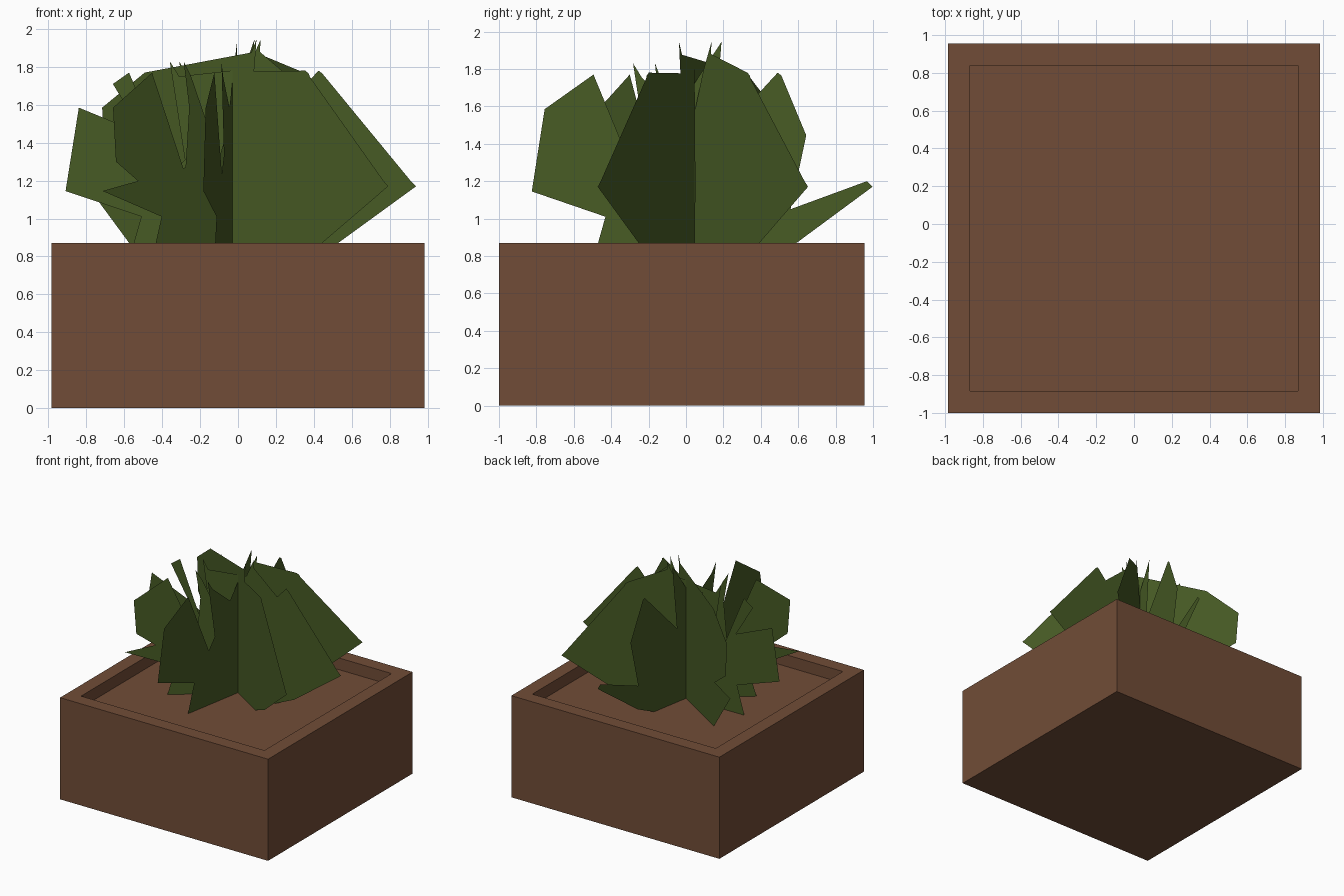
import bpy, bmesh, math

if "Cube" in bpy.data.objects:
    bpy.data.objects.remove(bpy.data.objects["Cube"])


def material(name, rgb):
    m = bpy.data.materials.new(name)
    m.diffuse_color = (*rgb, 1)
    m.use_nodes = True
    m.node_tree.nodes["Principled BSDF"].inputs["Base Color"].default_value = m.diffuse_color
    return m


def add_object(name, bm, mat):
    mesh = bpy.data.meshes.new(name)
    bm.to_mesh(mesh)
    bm.free()
    mesh.materials.append(mat)
    ob = bpy.data.objects.new(name, mesh)
    bpy.context.collection.objects.link(ob)
    return ob


brown = material("terracotta_brown", (0.165, 0.073, 0.038))
green = material("leaf_green", (0.063, 0.105, 0.018))

# Planter box with a recessed soil bed
X, Y0, Y1, RIM, SOIL, WALL = 0.985, -1.0, 0.955, 0.87, 0.77, 0.117
bm = bmesh.new()
bmesh.ops.create_cube(bm, size=1)
for v in bm.verts:
    v.co.x *= 2 * X
    v.co.y = Y1 if v.co.y > 0 else Y0
    v.co.z = RIM if v.co.z > 0 else 0
top = max(bm.faces, key=lambda f: f.calc_center_median().z)
bmesh.ops.inset_region(bm, faces=[top], thickness=WALL, use_even_offset=True)
floor = bmesh.ops.extrude_discrete_faces(bm, faces=[top])["faces"][0]
for v in floor.verts:
    v.co.z = SOIL
bm.normal_update()
add_object("planter", bm, brown)

# Foliage outline: (distance from stem axis, height), clockwise from lower left
OUTLINE = [
    (-0.55, 0.765), (-0.48, 1.01), (-0.88, 1.145), (-0.54, 1.13),
    (-0.79, 1.30), (-0.81, 1.585), (-0.47, 1.445),
    (-0.63, 1.71), (-0.545, 1.77), (-0.32, 1.235), (-0.25, 1.31),
    (-0.33, 1.83), (-0.28, 1.75), (-0.09, 1.32), (-0.01, 1.52),
    (0.08, 1.79), (0.15, 1.945), (0.145, 1.88), (0.10, 1.40), (0.18, 1.31),
    (0.455, 1.78), (0.475, 1.765), (0.61, 1.445), (0.525, 1.05),
    (0.94, 1.20), (0.97, 1.17), (0.53, 0.85), (0.34, 0.765),
]

# Flat leaf sheets crossing on one vertical axis
for i, angle in enumerate((-32, 0.5, 39, 80)):
    a = math.radians(angle)
    bm = bmesh.new()
    f = bm.faces.new([bm.verts.new((r * math.cos(a), r * math.sin(a), z))
                      for r, z in OUTLINE])
    bmesh.ops.triangulate(bm, faces=[f])
    sheet = add_object(f"leaf_sheet_{i + 1}", bm, green)
    sheet.location = (-0.03, 0.042, 0)
